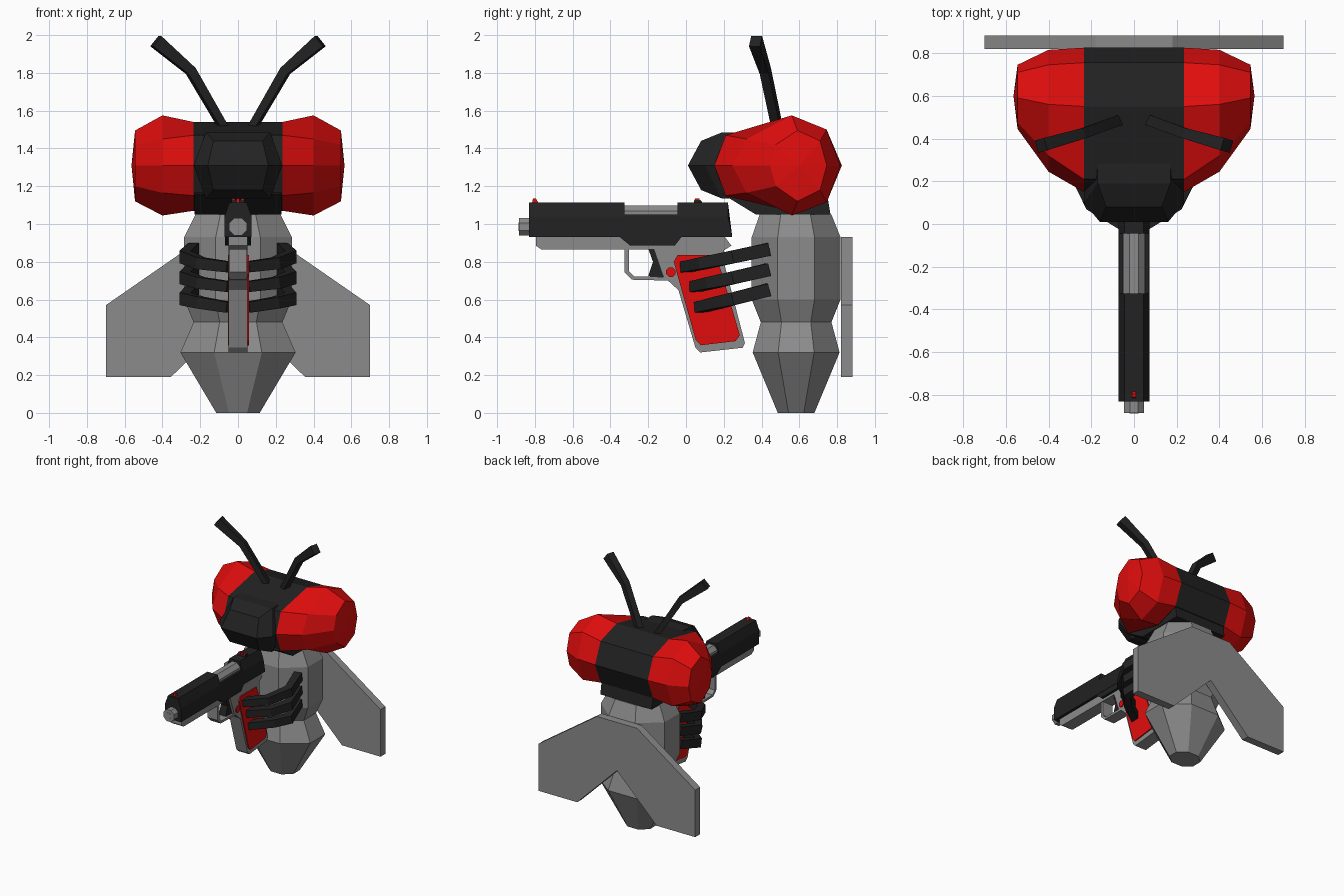
import bpy, bmesh, math
from mathutils import Vector

if "Cube" in bpy.data.objects:
    bpy.data.objects.remove(bpy.data.objects["Cube"])


def material(name, color):
    m = bpy.data.materials.new(name)
    m.diffuse_color = (*color, 1)
    m.use_nodes = True
    m.node_tree.nodes["Principled BSDF"].inputs["Base Color"].default_value = m.diffuse_color
    return m


BLACK = material("black", (0.016, 0.016, 0.016))
GREY = material("grey", (0.26, 0.26, 0.26))
RED = material("red", (0.75, 0.004, 0.004))


def loft(name, groups, mat):
    """Skin one or more lists of equal-sized rings, with capped ends."""
    bm = bmesh.new()
    for rings in groups:
        vs = [[bm.verts.new(p) for p in r] for r in rings]
        n = len(vs[0])
        for a, b in zip(vs, vs[1:]):
            for i in range(n):
                j = (i + 1) % n
                bm.faces.new((a[i], a[j], b[j], b[i]))
        bm.faces.new(vs[0][::-1])
        bm.faces.new(vs[-1])
    bmesh.ops.recalc_face_normals(bm, faces=bm.faces)
    me = bpy.data.meshes.new(name)
    bm.to_mesh(me)
    bm.free()
    me.materials.append(mat)
    ob = bpy.data.objects.new(name, me)
    bpy.context.collection.objects.link(ob)
    return ob


def slab(name, pts, x0, x1, mat):
    """Side profile (y, z) extruded across x."""
    return loft(name, [[[(x, y, z) for y, z in pts] for x in (x0, x1)]], mat)


def octagon(rx, ry):
    k = 1 / math.cos(math.pi / 8)
    return [(rx * k * math.cos(a), ry * k * math.sin(a))
            for a in (math.pi / 8 + i * math.pi / 4 for i in range(8))]


def tube(path, widths, heights):
    """Four-sided rings following a path."""
    path = [Vector(p) for p in path]
    rings = []
    for i, p in enumerate(path):
        d = (path[min(i + 1, len(path) - 1)] - path[max(i - 1, 0)]).normalized()
        side = d.cross(Vector((0, 0, 1))).normalized()
        up = side.cross(d)
        w, h = widths[i] / 2, heights[i] / 2
        rings.append([p + side * w * s + up * h * t
                      for s, t in ((1, 1), (-1, 1), (-1, -1), (1, -1))])
    return rings


# Body: octagonal rings (z, half width, half depth, centre y)
body = [(0, .115, .097, .583), (.32, .305, .23, .583), (.48, .235, .187, .583),
        (.60, .285, .235, .583), (.93, .285, .235, .583), (1.05, .225, .19, .58)]
loft("body", [[[(x, cy + y, z) for x, y in octagon(rx, ry)]
               for z, rx, ry, cy in body]], GREY)

# Head block, neck and snout
head = [(.15, 1.31), (.21, 1.47), (.55, 1.54), (.755, 1.475),
        (.825, 1.31), (.755, 1.14), (.55, 1.07), (.21, 1.15)]
slab("head", head, -.235, .235, BLACK)
slab("neck", [(.37, 1.05), (.19, 1.16), (.4, 1.25), (.74, 1.2), (.765, 1.05)],
     -.23, .23, BLACK)
snout = []
for w, y, wt, yt, h in ((.16, .01, .13, .08, .13), (.235, .10, .17, .19, .175),
                        (.235, .30, .17, .30, .175)):
    snout.append([(-w, y, 1.31), (-wt, yt, 1.31 + h), (wt, yt, 1.31 + h),
                  (w, y, 1.31), (wt, yt, 1.31 - h), (-wt, yt, 1.31 - h)])
half = lambda ring, ids: [ring[i] for i in ids]
loft("snout", [[half(r, (0, 1, 2, 3)) for r in snout],
               [half(r, (0, 3, 4, 5)) for r in snout]], BLACK)

# Eyes: octagonal rings stepping outward to a shallow point
eye_mid = [(.245, 1.31), (.32, 1.45), (.56, 1.575), (.745, 1.50),
           (.815, 1.31), (.745, 1.115), (.56, 1.045), (.32, 1.165)]
eye_out = [(.445, 1.31), (.475, 1.42), (.59, 1.495), (.71, 1.44),
           (.745, 1.31), (.71, 1.18), (.59, 1.12), (.475, 1.20)]
eye_tip = [(.6 + (y - .6) * .05, 1.31 + (z - 1.31) * .05) for y, z in eye_out]
for s, side in ((1, "right"), (-1, "left")):
    loft(side + "_eye", [[[(s * x, y, z) for y, z in r] for x, r in
         ((.235, head), (.4, eye_mid), (.545, eye_out), (.563, eye_tip))]], RED)

    # Antenna
    loft(side + "_antenna", [tube(
        [(s * .07, .485, 1.50), (s * .25, .42, 1.81), (s * .435, .368, 1.968)],
        (.05, .05, .06), (.04, .05, .07))], BLACK)

    # Three arms reaching round to the grip
    for i, (hy, hz) in enumerate(((-.005, .772), (.045, .668), (.07, .558))):
        sz = .865 - .107 * i
        def on_arm(x, y):
            return (s * x, y, sz + (hz - sz) * (.435 - y) / (.435 - hy))
        loft(f"{side}_arm_{i + 1}", [tube(
            [on_arm(.235, .435), on_arm(.28, .25), on_arm(.20, .09 + .04 * i),
             on_arm(.045, hy)], (.06,) * 4, (.068, .068, .062, .056))], BLACK)

# Wings: one flat plate behind the body
right_half = [(.18, .93), (.70, .57), (.70, .19), (.355, .19)]
outline = right_half + [(0, .54)] + [(-x, z) for x, z in right_half[::-1]]
loft("wings", [[[(x, y, z) for x, z in outline] for y in (.82, .882)]], GREY)

# Slide: chamfered section, lowered at the ejection opening
def section(y, top, wt, back=0):
    return [(-.072, y + back, .93), (-.072, y, 1.04), (-wt, y, top),
            (wt, y, top), (.072, y, 1.04), (.072, y + back, .93)]


loft("slide", [[section(-.83, 1.115, .045), section(-.325, 1.115, .045)],
               [section(-.325, 1.05, .07), section(-.045, 1.05, .07)],
               [section(-.045, 1.115, .045), section(.222, 1.115, .045, .023)]],
     BLACK)
slab("slide_skirt", [(-.35, .94), (-.35, .93), (-.295, .885), (-.06, .885),
                     (-.025, .93), (-.025, .94)], -.07, .07, BLACK)

# Barrel in the opening, and muzzle at the front
for name, r, cz, y0, y1 in (("barrel", .052, 1.047, -.4, .02),
                            ("muzzle", .047, .985, -.885, -.75)):
    loft(name, [[[(x, y, cz + z) for x, z in octagon(r, r)]
                 for y in (y0, y1)]], GREY)
loft("muzzle_bore", [[[(x, y, .985 + z) for x, z in octagon(.022, .022)]
                      for y in (-.887, -.88)]], GREY)

# Frame with grip, trigger guard and trigger
slab("frame", [(-.795, .94), (-.795, .885), (-.765, .865), (-.17, .865), (-.12, .72),
               (-.095, .70), (-.04, .65), (.05, .345), (.075, .32), (.30, .345),
               (.312, .37), (.2, .80), (.20, .86), (.24, .885), (.20, .94)],
     -.05, .05, GREY)
slab("trigger_guard", [(-.325, .87), (-.325, .745), (-.285, .705), (-.08, .70),
                       (-.08, .72), (-.275, .722), (-.303, .75), (-.303, .87)],
     -.045, .045, GREY)
slab("trigger", [(-.20, .87), (-.175, .80), (-.20, .725), (-.17, .72), (-.11, .72),
                 (-.12, .80), (-.13, .87)], -.03, .03, BLACK)

# Red grip panels and button
panel = [(-.045, .835), (-.065, .80), (.052, .385), (.078, .358),
         (.262, .38), (.285, .41), (.19, .74), (.155, .835)]
slab("right_grip_panel", panel, .045, .059, RED)
slab("left_grip_panel", panel, -.053, -.045, RED)
slab("button", [(-.08 + y, .745 + z) for y, z in octagon(.025, .025)], .03, .058, RED)

# Sights
slab("front_sight", [(-.815, 1.11), (-.81, 1.136), (-.795, 1.136), (-.78, 1.11)],
     -.009, .009, RED)
slab("rear_sight", [(.04, 1.11), (.045, 1.128), (.075, 1.128), (.09, 1.11)],
     -.035, .035, BLACK)
for i in (-1, 0, 1):
    slab(f"rear_sight_dot_{i + 2}", [(.043, 1.115), (.048, 1.136), (.07, 1.136),
                                     (.075, 1.115)],
         i * .023 - .008, i * .023 + .008, RED)
